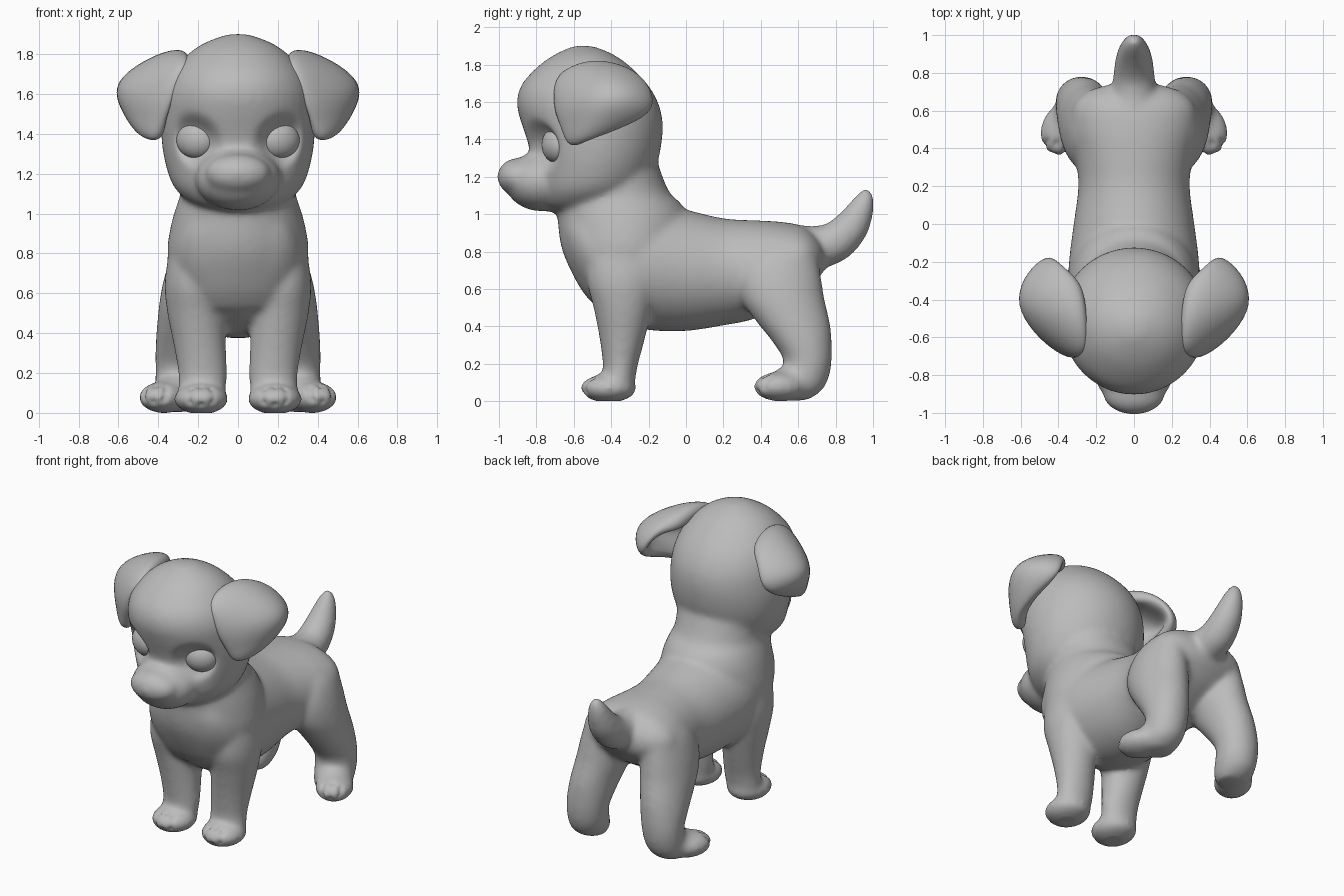
import bpy, bmesh, math
from mathutils import Vector, Matrix

cube = bpy.data.objects.get("Cube")
if cube:
    bpy.data.objects.remove(cube)

grey = bpy.data.materials.new("soft_grey")
grey.use_nodes = True
grey.diffuse_color = (0.5, 0.5, 0.5, 1)
grey.node_tree.nodes["Principled BSDF"].inputs["Base Color"].default_value = (0.5, 0.5, 0.5, 1)

SEG = 40
STEPS = 4


def add_object(name, bm):
    bmesh.ops.recalc_face_normals(bm, faces=bm.faces)
    mesh = bpy.data.meshes.new(name)
    bm.to_mesh(mesh)
    bm.free()
    mesh.materials.append(grey)
    obj = bpy.data.objects.new(name, mesh)
    bpy.context.collection.objects.link(obj)
    return obj


def spline(a, b, c, d, t):
    """Smooth curve from b to c."""
    return (b * 2 + (c - a) * t + (a * 2 - b * 5 + c * 4 - d) * t ** 2
            + (b * 3 - a - c * 3 + d) * t ** 3) / 2


def loft(bm, sections):
    """Smooth skin through ellipses given as (centre, half axis u, half axis v)."""
    last = len(sections) - 1
    smooth = []
    for i in range(last):
        four = [sections[max(0, min(last, i + k))] for k in (-1, 0, 1, 2)]
        smooth += [[spline(*parts, k / STEPS) for parts in zip(*four)] for k in range(STEPS)]
    smooth.append(sections[last])
    rings = []
    for c, u, v in smooth:
        angles = [2 * math.pi * i / SEG for i in range(SEG)]
        rings.append([bm.verts.new(c + u * math.cos(a) + v * math.sin(a)) for a in angles])
    for r, q in zip(rings, rings[1:]):
        for i in range(SEG):
            j = (i + 1) % SEG
            bm.faces.new((r[i], r[j], q[j], q[i]))
    bm.faces.new(rings[0][::-1])
    bm.faces.new(rings[-1])


def slabs(bm, rows, side=1):
    """Horizontal sections: z, x range, y range."""
    loft(bm, [(Vector((side * (x0 + x1) / 2, (y0 + y1) / 2, z)),
               Vector(((x1 - x0) / 2, 0, 0)), Vector((0, (y1 - y0) / 2, 0)))
              for z, x0, x1, y0, y1 in rows])


def ball(bm, centre, radii, turn=0):
    m = Matrix.Translation(centre) @ Matrix.Rotation(turn, 4, 'Z') @ Matrix.Diagonal((*radii, 1))
    bmesh.ops.create_uvsphere(bm, u_segments=32, v_segments=20, radius=1, matrix=m)


def centred(rows):
    return [(z, -w, w, y0, y1) for z, w, y0, y1 in rows]


bm = bmesh.new()

# torso: y, top, bottom, half width
torso = [(-.66, 1.0, .85, .12), (-.6, 1.08, .68, .24), (-.5, 1.1, .53, .31),
         (-.35, 1.1, .42, .345), (-.2, 1.08, .38, .345), (0, 1.025, .375, .32),
         (.2, .978, .405, .295), (.35, .968, .435, .31), (.5, .96, .5, .335),
         (.63, .935, .58, .32), (.71, .87, .66, .23), (.745, .8, .71, .1)]
loft(bm, [(Vector((0, y, (t + b) / 2)), Vector((w, 0, 0)), Vector((0, 0, (t - b) / 2)))
          for y, t, b, w in torso])

# chest and neck: z, half width, front, back
slabs(bm, centred([(.52, .27, -.5, -.15), (.62, .32, -.575, -.1), (.8, .355, -.66, 0),
                   (.95, .335, -.685, .02), (1.05, .305, -.685, -.02),
                   (1.12, .285, -.66, -.09), (1.27, .28, -.6, -.15)]))

# skull: z, half width, front, back
slabs(bm, centred([(1.01, .12, -.72, -.45), (1.05, .23, -.78, -.32), (1.13, .32, -.81, -.22),
                   (1.25, .365, -.82, -.16), (1.38, .385, -.845, -.13), (1.5, .385, -.885, -.125),
                   (1.6, .375, -.905, -.15), (1.7, .335, -.875, -.21), (1.8, .25, -.78, -.31),
                   (1.86, .16, -.69, -.4), (1.9, .05, -.6, -.5)]))

# muzzle and nose
ball(bm, (0, -.77, 1.175), (.215, .2, .16))
ball(bm, (0, -.9, 1.2), (.165, .11, .1))

# tail: y, z, radius
tail = [(.58, .82, .12), (.72, .825, .115), (.81, .86, .108), (.885, .935, .095),
        (.93, 1.015, .075), (.96, 1.09, .05), (.97, 1.135, .02)]
path = [Vector((0, y, z)) for y, z, r in tail]
rings = []
for i, (y, z, r) in enumerate(tail):
    t = (path[min(i + 1, len(path) - 1)] - path[max(i - 1, 0)]).normalized()
    rings.append((path[i], Vector((r, 0, 0)), t.cross(Vector((1, 0, 0))) * r))
loft(bm, rings)

for s in (1, -1):
    # front leg and paw
    slabs(bm, [(.03, .08, .29, -.47, -.28), (.12, .06, .3, -.45, -.27), (.2, .055, .3, -.445, -.255),
               (.35, .06, .325, -.465, -.215), (.5, .07, .355, -.495, -.18),
               (.65, .1, .368, -.53, -.15), (.82, .15, .34, -.51, -.17), (.95, .2, .28, -.43, -.25)], s)
    ball(bm, (s * .185, -.415, .07), (.138, .15, .078))
    # hind leg, heel and paw
    slabs(bm, [(.01, .21, .38, .5, .66), (.06, .18, .41, .47, .73), (.13, .16, .415, .5, .765),
               (.22, .15, .415, .52, .78), (.32, .13, .415, .46, .78), (.42, .11, .408, .38, .77),
               (.55, .08, .395, .29, .74), (.68, .08, .37, .27, .72), (.8, .1, .325, .33, .69),
               (.89, .16, .24, .44, .6)], s)
    ball(bm, (s * .31, .59, .1), (.12, .15, .1), s * .45)
    ball(bm, (s * .372, .505, .078), (.12, .15, .08), s * .45)

body = add_object("body", bm)
fuse = body.modifiers.new("fuse", 'REMESH')
fuse.mode = 'VOXEL'
fuse.voxel_size = .014
soften = body.modifiers.new("soften", 'SMOOTH')
soften.factor = .5
soften.iterations = 24
bpy.context.view_layer.update()
fused = bpy.data.meshes.new_from_object(body.evaluated_get(bpy.context.evaluated_depsgraph_get()))
body.modifiers.clear()
body.data = fused

# sculpted details: toe grooves, eye sockets
grooves = []
for s in (1, -1):
    for k in (-1, 0, 1):
        grooves.append((Vector((s * .185 + k * .06, -.55, .03)), Vector((s * .185 + k * .05, -.5, .13))))
        x, y = s * .43 + k * .055, .37 + s * k * .02
        grooves.append((Vector((x, y, .03)), Vector((x - s * .02, y + .06, .15))))


def segment_distance(p, a, b):
    d = b - a
    t = max(0, min(1, (p - a).dot(d) / d.length_squared))
    return (p - a - d * t).length


moves = []
for v in fused.vertices:
    p = v.co.copy()
    if p.z < .2:
        near = min(segment_distance(p, a, b) for a, b in grooves)
        p -= v.normal * .012 * math.exp(-(near / .015) ** 2)
    elif p.z > 1.2 and p.y < -.5:
        d = (Vector((abs(p.x), p.y, p.z)) - Vector((.21, -.77, 1.37))).length
        p.y += .065 * math.exp(-(d / .115) ** 4)
    p.z = max(p.z, 0)
    moves.append(p)
for v, p in zip(fused.vertices, moves):
    v.co = p
fused.polygons.foreach_set("use_smooth", [True] * len(fused.polygons))

# ear flap rows from root to tip, each from front to back
flap = [[(.24, -.7, 1.78), (.25, -.5, 1.86), (.26, -.3, 1.78)],
        [(.32, -.75, 1.71), (.41, -.48, 1.85), (.38, -.2, 1.77)],
        [(.36, -.755, 1.56), (.75, -.4, 1.7), (.47, -.12, 1.63)],
        [(.40, -.71, 1.45), (.65, -.44, 1.53), (.51, -.17, 1.49)],
        [(.43, -.66, 1.355), (.48, -.6, 1.345), (.52, -.47, 1.4)]]
for s, side in ((1, "left"), (-1, "right")):
    bm = bmesh.new()
    grid = [[bm.verts.new((s * x, y, z)) for x, y, z in row] for row in flap]
    for r, q in zip(grid, grid[1:]):
        for i in range(2):
            bm.faces.new((r[i], r[i + 1], q[i + 1], q[i])[::s])
    ear = add_object(side + "_ear", bm)
    if ear.data.polygons[2].normal.x * s < 0:
        ear.data.flip_normals()
    thick = ear.modifiers.new("thickness", 'SOLIDIFY')
    thick.thickness = .11
    thick.offset = -1
    ear.modifiers.new("round", 'SUBSURF').levels = 3
    ear.modifiers["round"].render_levels = 3
    ear.data.polygons.foreach_set("use_smooth", [True] * len(ear.data.polygons))

    # eye
    bm = bmesh.new()
    ball(bm, (s * .208, -.692, 1.37), (.105, .075, .095), s * .4)
    eye = add_object(side + "_eye", bm)
    eye.data.polygons.foreach_set("use_smooth", [True] * len(eye.data.polygons))
